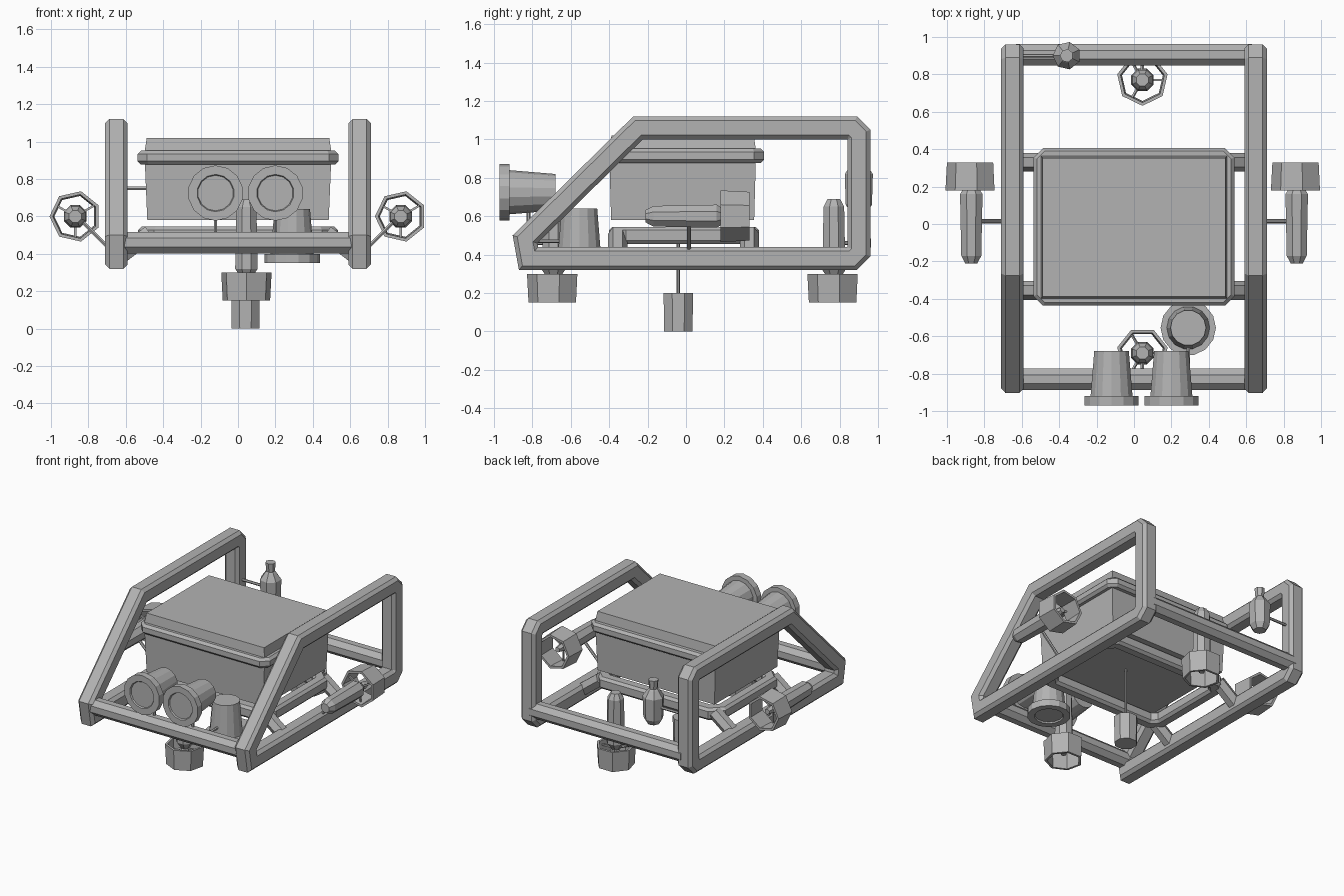
import bpy, bmesh, math
from mathutils import Vector

cube = bpy.data.objects.get("Cube")
if cube:
    bpy.data.objects.remove(cube)

grey = bpy.data.materials.new("plain_grey")
grey.use_nodes = True
colour = (0.45, 0.45, 0.45, 1)
grey.diffuse_color = colour
grey.node_tree.nodes["Principled BSDF"].inputs["Base Color"].default_value = colour


def finish(name, bm):
    bmesh.ops.recalc_face_normals(bm, faces=bm.faces)
    mesh = bpy.data.meshes.new(name)
    bm.to_mesh(mesh)
    bm.free()
    mesh.materials.append(grey)
    obj = bpy.data.objects.new(name, mesh)
    bpy.context.collection.objects.link(obj)
    return obj


def skin(bm, rings, closed):
    """Bridge consecutive vertex rings, capping the ends of open runs."""
    n = len(rings[0])
    for i in range(len(rings) if closed else len(rings) - 1):
        a, b = rings[i], rings[(i + 1) % len(rings)]
        for j in range(n):
            k = (j + 1) % n
            bm.faces.new((a[j], a[k], b[k], b[j]))
    if not closed:
        bm.faces.new(rings[0])
        bm.faces.new(rings[-1])


def section(half, cut):
    """Square cross-section with cut corners."""
    s = half - cut
    return [(half, -s), (half, s), (s, half), (-s, half),
            (-half, s), (-half, -s), (-s, -half), (s, -half)]


def loop_tube(name, points, normal, profile):
    """Mitred tube around a closed planar path."""
    bm = bmesh.new()
    pts, normal = [Vector(p) for p in points], Vector(normal)
    rings = []
    for i, p in enumerate(pts):
        d1 = (p - pts[i - 1]).normalized()
        d2 = (pts[(i + 1) % len(pts)] - p).normalized()
        n1, n2 = d1.cross(normal), d2.cross(normal)
        mitre = (n1 + n2) / (1 + n1.dot(n2))
        rings.append([bm.verts.new(p + mitre * u + normal * v) for u, v in profile])
    skin(bm, rings, True)
    return finish(name, bm)


def lathe(name, profile, sides, loc, axis=(0, 0, 1), closed=False):
    """Turn (radius, height) pairs about an axis."""
    bm = bmesh.new()
    turn = Vector((0, 0, 1)).rotation_difference(Vector(axis))
    rings = []
    for r, h in profile:
        rings.append([])
        for j in range(sides):
            a = math.tau * (j + 0.5) / sides
            v = Vector((r * math.cos(a), r * math.sin(a), h))
            rings[-1].append(bm.verts.new(turn @ v + Vector(loc)))
    skin(bm, rings, closed)
    return finish(name, bm)


def rod(name, start, end, radius=0.01, sides=6):
    d = Vector(end) - Vector(start)
    return lathe(name, [(radius, 0), (radius, d.length)], sides, start, d.normalized())


def rectangle(x, y0, y1, z, c):
    """Rectangle path with clipped corners."""
    return [(-x + c, y0, z), (x - c, y0, z), (x, y0 + c, z), (x, y1 - c, z),
            (x - c, y1, z), (-x + c, y1, z), (-x, y1 - c, z), (-x, y0 + c, z)]


# Side roll frames and the legs carrying the tray ring
side_path = [(0.865, 0.38), (-0.82, 0.38), (-0.838, 0.48), (-0.25, 1.06),
             (0.865, 1.06), (0.9, 1.025), (0.9, 0.415)]
tube = section(0.06, 0.022)
for side, s in (("left", 1), ("right", -1)):
    loop_tube(side + "_frame", [(s * 0.65, y, z) for y, z in side_path], (1, 0, 0), tube)
    for end, y in (("front", -0.355), ("rear", 0.33)):
        rod(f"{side}_{end}_leg", (s * 0.47, y, 0.51), (s * 0.64, y, 0.38), 0.05)

# Cross bars
for end, y in (("front", -0.83), ("rear", 0.905)):
    rod(end + "_cross_bar", (-0.63, y, 0.46), (0.63, y, 0.46), 0.062, 8)

# Equipment box, rim and tray ring
bm = bmesh.new()
rings = []
for x, y0, y1, z in ((0.485, -0.39, 0.355, 0.58), (0.5, -0.4, 0.365, 0.94),
                     (0.488, -0.388, 0.353, 1.02)):
    rings.append([bm.verts.new(p) for p in ((-x, y0, z), (x, y0, z), (x, y1, z), (-x, y1, z))])
skin(bm, rings, False)
finish("equipment_box", bm)
loop_tube("box_rim", rectangle(0.5, -0.4, 0.37, 0.915, 0.03), (0, 0, 1), section(0.037, 0.018))
loop_tube("tray_ring", rectangle(0.49, -0.355, 0.335, 0.5, 0.06), (0, 0, 1), section(0.045, 0.018))

# Lamps: tapered body, wide flange, shallow lens recess
lamp = [(0.095, 0), (0.115, 0.24), (0.148, 0.24), (0.148, 0.29), (0.1, 0.29), (0.095, 0.28)]
for name, x in (("right_headlamp", -0.12), ("left_headlamp", 0.2)):
    lathe(name, lamp, 14, (x, -0.68, 0.725), (0, -1, 0))
    rod(name + "_post", (x, -0.82, 0.5), (x, -0.82, 0.64))
lathe("down_lamp", lamp, 14, (0.29, -0.555, 0.64), (0, 0, -1))
rod("down_lamp_post", (0.29, -0.64, 0.47), (0.29, -0.8, 0.47))


def thruster(name, loc, axis, anchor):
    """Motor pod at one end of a thin duct held by three spokes."""
    loc, axis = Vector(loc), Vector(axis)
    lathe(name + "_motor", [(0.035, -0.39), (0.058, -0.35), (0.065, -0.02), (0.03, 0.03)],
          8, loc, axis)
    lathe(name + "_duct", [(0.138, 0), (0.13, 0.15), (0.112, 0.15), (0.12, 0)],
          7, loc, axis, closed=True)
    lathe(name + "_hub", [(0.02, 0.02), (0.03, 0.05), (0.02, 0.1)], 6, loc, axis)
    turn = Vector((0, 0, 1)).rotation_difference(axis)
    for i in range(3):
        a = math.tau * i / 3 + math.pi / 2
        out = turn @ Vector((math.cos(a), math.sin(a), 0))
        rod(f"{name}_spoke_{i + 1}", loc + axis * 0.03, loc + axis * 0.03 + out * 0.115, 0.008, 4)
    rod(name + "_strut", anchor[0], anchor[1], 0.011)


thruster("front_thruster", (0.045, -0.69, 0.3), (0, 0, -1),
         ((0.045, -0.65, 0.46), (0.045, -0.82, 0.46)))
thruster("rear_thruster", (0.045, 0.77, 0.3), (0, 0, -1),
         ((0.045, 0.78, 0.46), (0.045, 0.9, 0.46)))
for side, s in (("left", 1), ("right", -1)):
    thruster(side + "_thruster", (s * 0.87, 0.18, 0.6), (0, 1, 0),
             ((s * 0.85, 0.015, 0.59), (s * 0.67, 0.015, 0.41)))

# Hanging sensor
lathe("hanging_sensor", [(0.08, 0), (0.083, 0.2)], 8, (0.04, -0.04, 0))
rod("sensor_rod", (0.04, -0.04, 0.19), (0.04, -0.04, 0.59), 0.009)

# Rear beacon on its side arm
lathe("rear_beacon", [(0.045, 0.62), (0.07, 0.66), (0.075, 0.82), (0.04, 0.87),
                      (0.03, 0.88), (0.036, 0.945)], 7, (-0.36, 0.9, 0))
rod("beacon_arm", (-0.36, 0.9, 0.75), (-0.65, 0.9, 0.75))
